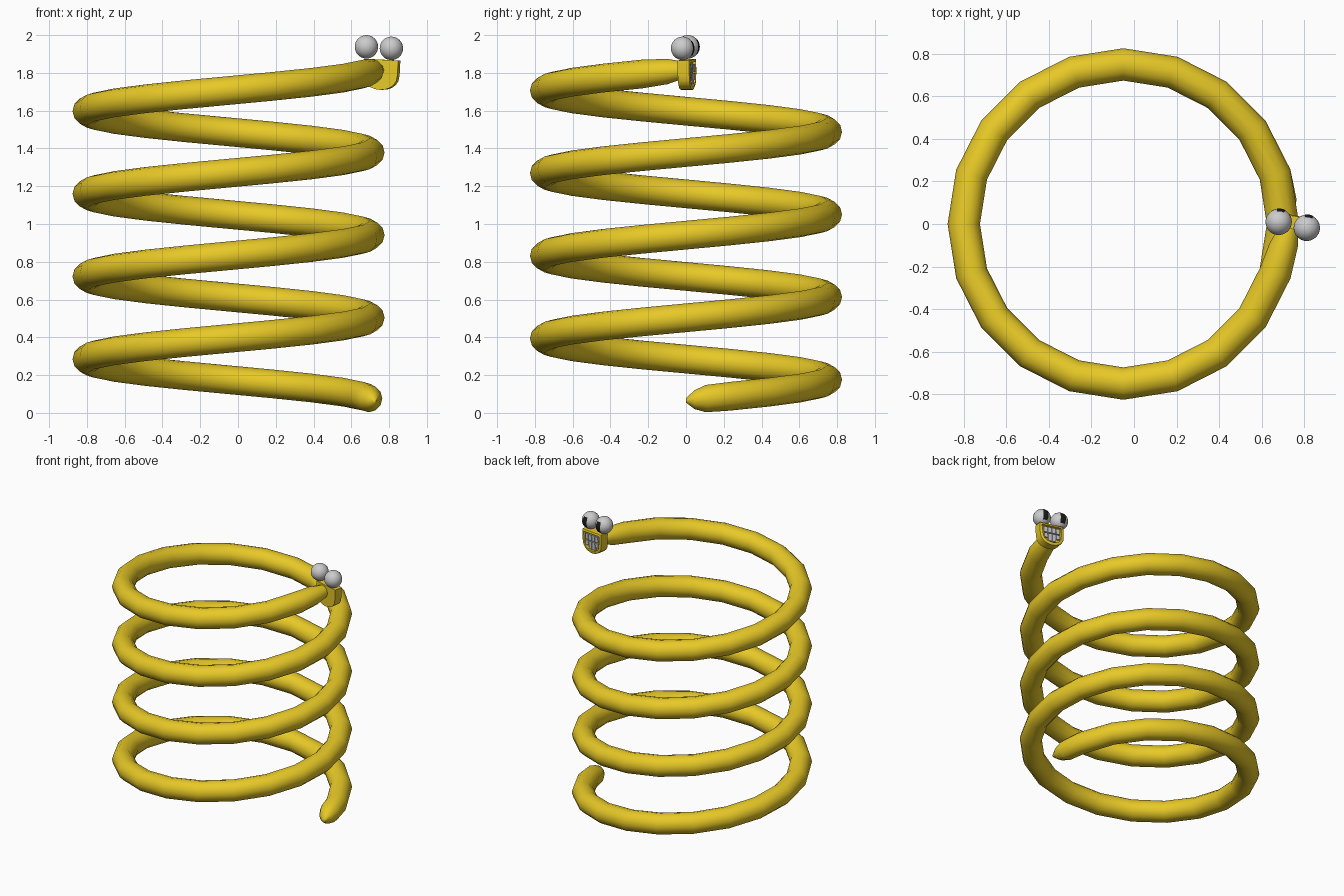
import bpy, bmesh
from math import sin, cos, pi, radians
from mathutils import Matrix, Vector

if "Cube" in bpy.data.objects:
    bpy.data.objects.remove(bpy.data.objects["Cube"])


def material(name, color):
    m = bpy.data.materials.new(name)
    m.diffuse_color = color
    m.use_nodes = True
    m.node_tree.nodes["Principled BSDF"].inputs["Base Color"].default_value = m.diffuse_color
    return m


YELLOW = material("yellow", (0.8, 0.58, 0.02, 1))
BLACK = material("black", (0.01, 0.01, 0.01, 1))
HEAD = (Matrix.Translation((0.76, 0.005, 1.795)) @ Matrix.Rotation(radians(-11), 4, 'Z')
        @ Matrix.Rotation(radians(3), 4, 'Y'))


def make(name, bm, mat=None, smooth=40):
    bmesh.ops.recalc_face_normals(bm, faces=bm.faces)
    me = bpy.data.meshes.new(name)
    bm.to_mesh(me)
    bm.free()
    ob = bpy.data.objects.new(name, me)
    bpy.context.collection.objects.link(ob)
    if mat:
        me.materials.append(mat)
    bpy.context.view_layer.objects.active = ob
    ob.select_set(True)
    bpy.ops.object.shade_smooth_by_angle(angle=radians(smooth))
    ob.select_set(False)
    return ob


# coiled body: 20 rings per turn, four turns, tapered tail and neck
R, TUBE, PITCH, SIDES, STEP = 0.75, 0.076, 0.4375, 12, pi / 10
stations = [(0.0, 0.012, 0.02), (0.06, 0.05, 0.005), (0.14, 0.072, 0)]
stations += [(i * STEP, TUBE, 0) for i in range(1, 80)]
stations += [(8 * pi - 0.13, 0.067, 0.01), (8 * pi - 0.03, 0.048, 0.025)]
bm = bmesh.new()
rings = []
for a, r, shift in stations:
    ring = []
    for k in range(SIDES):
        t = 2 * pi * k / SIDES
        d = R + shift + r * cos(t)
        ring.append(bm.verts.new((-0.05 + d * cos(a), d * sin(a),
                                  0.066 + PITCH * a / (2 * pi) + r * sin(t))))
    rings.append(ring)
for p, q in zip(rings, rings[1:]):
    for k in range(SIDES):
        n = (k + 1) % SIDES
        bm.faces.new((p[k], p[n], q[n], q[k]))
bm.faces.new(rings[0])
bm.faces.new(rings[-1])
make("coil_body", bm, YELLOW, 60)

# head: U-shaped slab with a recessed mouth on the +y face
outline = [(-0.092, 0.075), (-0.092, 0.0)]
outline += [(-0.092 * cos(pi * i / 10), -0.085 * sin(pi * i / 10) ** 0.8) for i in range(1, 10)]
outline += [(0.092, 0.0), (0.092, 0.075)]
bm = bmesh.new()
back = bm.faces.new([bm.verts.new((x, -0.032, z)) for x, z in outline])
ext = bmesh.ops.extrude_face_region(bm, geom=[back], use_keep_orig=True)
bmesh.ops.translate(bm, verts=[v for v in ext["geom"] if isinstance(v, bmesh.types.BMVert)],
                    vec=(0, 0.062, 0))
bmesh.ops.recalc_face_normals(bm, faces=bm.faces)
bm.normal_update()
front = max(bm.faces, key=lambda f: f.normal.y)
bmesh.ops.inset_region(bm, faces=[front], thickness=0.008, depth=0.004)
bmesh.ops.inset_region(bm, faces=[front], thickness=0.012, depth=0)
bmesh.ops.inset_region(bm, faces=[front], thickness=0.002, depth=-0.015)
bm.transform(HEAD)
make("head", bm, YELLOW, 40)

# two rows of teeth, outer lower ones shorter to follow the jaw
bm = bmesh.new()
for i in range(4):
    x = -0.048 + 0.032 * i
    low = -0.032 if i in (0, 3) else -0.056
    for top, bottom in ((0.05, 0.008), (0.001, low)):
        m = (Matrix.Translation((x, 0.025, (top + bottom) / 2))
             @ Matrix.Diagonal((0.027, 0.014, top - bottom, 1)))
        bmesh.ops.create_cube(bm, size=1, matrix=HEAD @ m)
make("teeth", bm)

# eyes with dark oblong pupils facing the same way as the mouth
for side, c in (("left", (0.68, 0.01, 1.938)), ("right", (0.812, -0.018, 1.93))):
    place = Matrix.Translation(c) @ Matrix.Rotation(radians(-11), 4, 'Z')
    bm = bmesh.new()
    bmesh.ops.create_uvsphere(bm, u_segments=24, v_segments=16, radius=0.062, matrix=place)
    make(side + "_eye", bm)
    bm = bmesh.new()
    n = 6
    grid = []
    for i in range(n + 1):
        row = []
        for j in range(n + 1):
            az, el = radians(-19 + 38 * i / n), radians(-38 + 76 * j / n)
            row.append(bm.verts.new(place @ (0.0632 * Vector(
                (sin(az) * cos(el), cos(az) * cos(el), sin(el))))))
        grid.append(row)
    for i in range(n):
        for j in range(n):
            bm.faces.new((grid[i][j], grid[i][j + 1], grid[i + 1][j + 1], grid[i + 1][j]))
    make(side + "_pupil", bm, BLACK)
